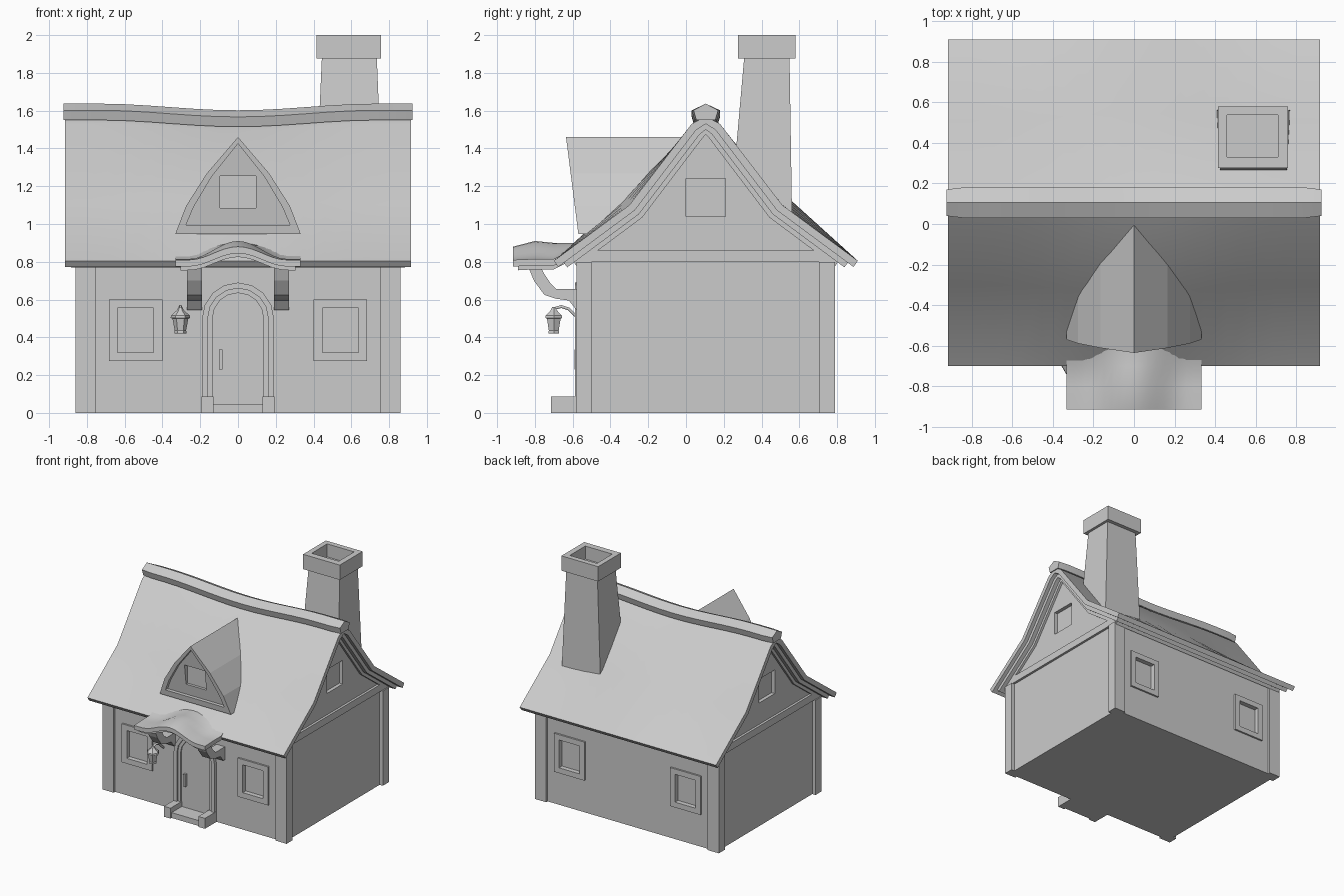
import bpy, bmesh
from math import pi, cos, sin, radians

if "Cube" in bpy.data.objects:
    bpy.data.objects.remove(bpy.data.objects["Cube"])

CY = 0.105                       # y of the ridge line


def loft(name, sections, smooth=False):
    """Skin a list of equal-length closed loops and cap both ends."""
    bm = bmesh.new()
    rings = [[bm.verts.new(p) for p in s] for s in sections]
    n = len(rings[0])
    for a, b in zip(rings, rings[1:]):
        for i in range(n):
            j = (i + 1) % n
            bm.faces.new((a[i], a[j], b[j], b[i]))
    bm.faces.new(rings[0])
    bm.faces.new(rings[-1])
    bmesh.ops.recalc_face_normals(bm, faces=bm.faces)
    me = bpy.data.meshes.new(name)
    bm.to_mesh(me)
    bm.free()
    ob = bpy.data.objects.new(name, me)
    bpy.context.collection.objects.link(ob)
    if smooth:
        bpy.ops.object.select_all(action='DESELECT')
        bpy.context.view_layer.objects.active = ob
        ob.select_set(True)
        bpy.ops.object.shade_smooth_by_angle(angle=radians(35))
    return ob


def rect(x0, x1, y0, y1, z):
    return [(x0, y0, z), (x1, y0, z), (x1, y1, z), (x0, y1, z)]


def box(name, x0, x1, y0, y1, z0, z1):
    return loft(name, [rect(x0, x1, y0, y1, z0), rect(x0, x1, y0, y1, z1)])


def prism_x(name, pts, x0, x1):
    return loft(name, [[(x, y, z) for y, z in pts] for x in (x0, x1)])


def cut(ob, *bounds):
    """Carve a box-shaped recess."""
    c = box("cutter", *bounds)
    m = ob.modifiers.new("recess", 'BOOLEAN')
    m.operation, m.solver, m.object = 'DIFFERENCE', 'EXACT', c
    bpy.context.view_layer.objects.active = ob
    bpy.ops.object.modifier_apply(modifier=m.name)
    bpy.data.objects.remove(c)


def sag(x):
    return 0.5 * (1 + cos(pi * x / 0.74)) if abs(x) < 0.74 else 0


def mirrored(half):
    """Mirror (distance from ridge, z) points, listed from ridge outwards."""
    return [(CY - d, z) for d, z in reversed(half)] + [(CY + d, z) for d, z in half if d > 0]


# Walls with gables
walls = prism_x("walls", mirrored([(0, 1.48), (0.025, 1.46), (0.345, 1.035), (0.665, 0.8), (0.665, 0)]), -0.83, 0.83)

# Windows, front and back, with raised frames and recessed panes
for s, wall in ((-1, -0.56), (1, 0.77)):
    for cx in (-0.542, 0.542):
        ya, yb = sorted((wall - s * 0.05, wall + s * 0.05))
        cut(walls, cx - 0.12, cx + 0.12, ya, yb, 0.3, 0.575)
        loops = []
        for hx, z0, z1, d in ((0.142, 0.275, 0.6, -0.04), (0.142, 0.275, 0.6, 0.015),
                              (0.095, 0.32, 0.555, 0.015), (0.095, 0.32, 0.555, -0.025)):
            y = wall + s * d
            loops.append([(cx - hx, y, z0), (cx + hx, y, z0), (cx + hx, y, z1), (cx - hx, y, z1)])
        loft("window", loops)

# Gable windows
for x0, x1 in ((-0.9, -0.8), (0.8, 0.9)):
    cut(walls, x0, x1, 0.0, 0.21, 1.04, 1.24)

# Corner posts and gable beams
for s in (-1, 1):
    xa, xb = sorted((s * 0.755, s * 0.86))
    box("front_post", xa, xb, -0.58, -0.5, 0, 0.8)
    box("back_post", xa, xb, 0.705, 0.79, 0, 0.8)
    xa, xb = sorted((s * 0.80, s * 0.85))
    box("gable_beam", xa, xb, -0.57, 0.78, 0.80, 0.86)

# Roof layers: a swept profile that sags at the middle of the ridge
NORMALS = [(0, 1), (0.6, 0.8), (0.72, 0.69), (0.59, 0.81)]


def roof_layer(name, t0, t1, half_x, end):
    steps = [i / 8 for i in range(-8, 9)]
    loops = []
    for u in steps:
        x = u * half_x
        s = 0.035 * sag(x)
        half = [(0, 1.57 - s), (0.075, 1.53 - s), (0.405 + s, 1.10 + s),
                (end, 0.805 + (0.805 - end) * 0.74)]
        top, low = ([(d - t * n[0], z - t * n[1]) for (d, z), n in zip(half, NORMALS)] for t in (t0, t1))
        low[0], top[0] = (0, low[0][1]), (0, top[0][1])
        loops.append([(x, y, z) for y, z in mirrored(top) + mirrored(low)[::-1]])
    return loft(name, loops, True)


roof_layer("roof_thatch", 0, 0.04, 0.917, 0.805)
roof_layer("roof_underlayer", 0.038, 0.07, 0.885, 0.775)
roof_layer("roof_trim", 0.068, 0.095, 0.85, 0.74)

# Ridge cap
loops = []
for x in [-0.925, -0.84] + [i * 0.12 for i in range(-6, 7)] + [0.84, 0.925]:
    w = 0.065 if abs(x) > 0.9 else 0.075
    s = 0.035 * sag(x)
    loops.append([(x, y, z - s) for y, z in mirrored([(0, 1.637), (w, 1.602), (w - 0.015, 1.55)])])
loft("ridge_cap", loops, True)

# Dormer with leaning front, recessed panel and small window
def dormer_loop(pts, depth=0.0, y=None):
    full = [(-x, z) for x, z in reversed(pts)] + [(x, z) for x, z in pts if x > 0]
    return [(x, -0.57 - (z - 0.947) * 0.127 + depth if y is None else y, z) for x, z in full]


outer = [(0, 1.46), (0.165, 1.268), (0.275, 1.095), (0.332, 0.947)]
inner = [(0, 1.425), (0.14, 1.25), (0.235, 1.09), (0.275, 0.995)]
dormer = loft("dormer", [dormer_loop(outer, y=0.05), dormer_loop(outer),
                         dormer_loop(inner), dormer_loop(inner, 0.03)])
cut(dormer, -0.095, 0.095, -0.75, -0.535, 1.085, 1.255)

# Porch canopy flowing out of the front eave
def canopy(name, half_x, front, t0, t1):
    ys = [front, -0.8, -0.7, -0.6, -0.5]
    base = [0.81, 0.815, 0.815, 0.865, 0.90]
    rise = [0.07, 0.095, 0.085, 0.035, 0.01]
    loops = []
    for i in range(-9, 10):
        x = i / 9 * half_x
        b = 0.5 * (1 + cos(pi * x / 0.26)) if abs(x) < 0.26 else 0
        line = [(y, z + r * b) for y, z, r in zip(ys, base, rise)]
        loops.append([(x, y, z - t0) for y, z in line] + [(x, y, z - t1) for y, z in reversed(line)])
    loft(name, loops, True)


canopy("porch_canopy", 0.332, -0.915, 0, 0.035)
canopy("porch_canopy_underlayer", 0.305, -0.89, 0.033, 0.055)

# Curved canopy brackets
bracket = [(-0.84, 0.785), (-0.805, 0.70), (-0.75, 0.625), (-0.69, 0.605), (-0.62, 0.595), (-0.58, 0.545),
           (-0.55, 0.545), (-0.55, 0.655), (-0.685, 0.655), (-0.72, 0.69), (-0.75, 0.735), (-0.775, 0.785)]
for x0, x1 in ((-0.27, -0.19), (0.19, 0.27)):
    prism_x("canopy_bracket", bracket, x0, x1)

# Arched door, stepped inward
def arch(r, y):
    return [(-r, y, 0)] + [(-r * cos(a), y, 0.5 + r * sin(a)) for a in (pi * i / 8 for i in range(9))] + [(r, y, 0)]


loft("door", [arch(0.19, -0.55), arch(0.19, -0.588), arch(0.16, -0.588),
              arch(0.16, -0.575), arch(0.135, -0.575), arch(0.135, -0.564)])
box("door_handle", -0.1, -0.082, -0.59, -0.56, 0.23, 0.335)

# Doorstep with side blocks
box("doorstep", -0.13, 0.13, -0.70, -0.55, 0, 0.045)
for x0, x1 in ((-0.192, -0.13), (0.13, 0.192)):
    box("step_block", x0, x1, -0.715, -0.55, 0, 0.088)

# Lantern and its arm
rings = [(0.032, 0.42), (0.032, 0.432), (0.03, 0.435), (0.042, 0.5), (0.052, 0.502),
         (0.05, 0.515), (0.02, 0.542), (0.01, 0.56)]
loft("lantern", [[(-0.305 + r * cos(i * pi / 3), -0.70 + r * sin(i * pi / 3), z) for i in range(6)]
                 for r, z in rings])
cu = bpy.data.curves.new("lantern_arm", 'CURVE')
cu.dimensions, cu.bevel_depth, cu.bevel_resolution, cu.use_fill_caps = '3D', 0.009, 1, True
path = [(-0.55, 0.49), (-0.59, 0.52), (-0.62, 0.55), (-0.66, 0.563), (-0.69, 0.555), (-0.70, 0.535)]
sp = cu.splines.new('POLY')
sp.points.add(len(path) - 1)
for p, (y, z) in zip(sp.points, path):
    p.co = (-0.305, y, z, 1)
bpy.context.collection.objects.link(bpy.data.objects.new("lantern_arm", cu))

# Chimney shaft and hollow cap
loft("chimney_shaft", [rect(0.405, 0.77, 0.23, 0.562, 1.0), rect(0.444, 0.735, 0.308, 0.548, 1.88)])
loft("chimney_cap", [rect(0.415, 0.758, 0.276, 0.58, 1.875), rect(0.415, 0.758, 0.276, 0.58, 2.0),
                     rect(0.458, 0.71, 0.33, 0.536, 2.0), rect(0.458, 0.71, 0.33, 0.536, 1.89)])
